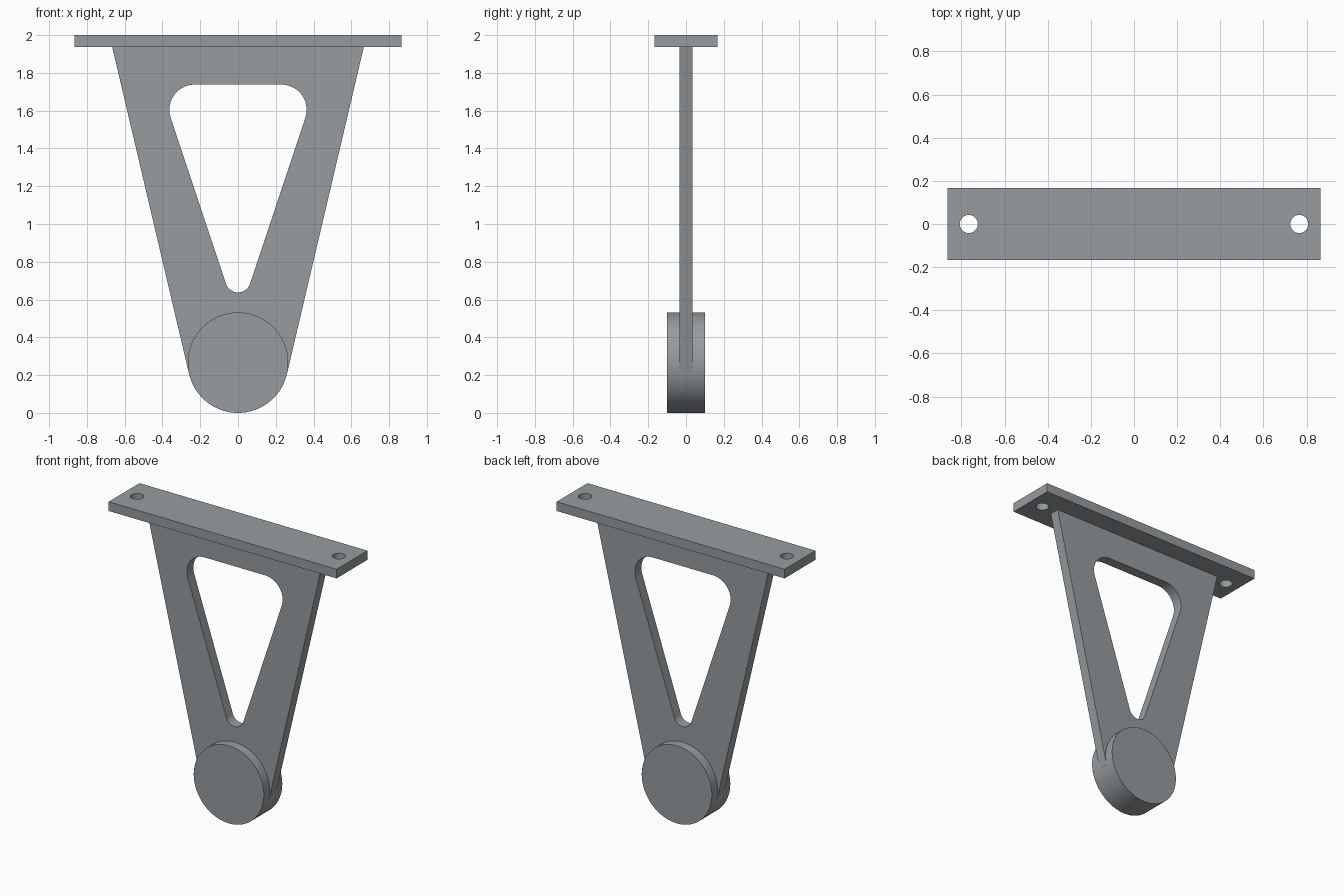
import bpy, bmesh, math
from mathutils import Matrix, Vector

old = bpy.data.objects.get("Cube")
if old:
    bpy.data.objects.remove(old, do_unlink=True)

steel = bpy.data.materials.new("grey steel")
steel.use_nodes = True
colour = (0.31, 0.335, 0.35, 1)
steel.diffuse_color = colour
steel.node_tree.nodes["Principled BSDF"].inputs["Base Color"].default_value = colour


def belt(circles):
    """Outline wrapped around circles (x, y, radius, arc steps), counter-clockwise."""
    count = len(circles)
    angles = []
    for i, (x, y, r, _) in enumerate(circles):
        x2, y2, r2, _ = circles[(i + 1) % count]
        angles.append(math.atan2(y2 - y, x2 - x)
                      - math.acos((r - r2) / math.hypot(x2 - x, y2 - y)))
    points = []
    for i, (x, y, r, steps) in enumerate(circles):
        start = angles[i - 1]
        sweep = (angles[i] - start) % math.tau
        for k in range(steps + 1):
            a = start + sweep * k / max(steps, 1)
            points.append((x + r * math.cos(a), y + r * math.sin(a)))
    return points


def circle(x, y, r, sides):
    return [(x + r * math.cos(math.tau * k / sides),
             y + r * math.sin(math.tau * k / sides)) for k in range(sides)]


def slab(name, outlines, low, high, upright=False):
    """Extrude an outline with optional holes; upright slabs lie in the xz plane."""
    bm = bmesh.new()
    edges = []
    for outline in outlines:
        verts = [bm.verts.new((x, y, low)) for x, y in outline]
        edges += [bm.edges.new((v, verts[i - 1])) for i, v in enumerate(verts)]
    bmesh.ops.triangle_fill(bm, edges=edges, use_beauty=True, normal=(0, 0, 1))
    extruded = bmesh.ops.extrude_face_region(bm, geom=bm.faces[:], use_keep_orig=True)
    top = [g for g in extruded["geom"] if isinstance(g, bmesh.types.BMVert)]
    bmesh.ops.translate(bm, verts=top, vec=Vector((0, 0, high - low)))
    if upright:
        bm.transform(Matrix.Rotation(math.pi / 2, 4, "X"))
    bmesh.ops.recalc_face_normals(bm, faces=bm.faces[:])
    mesh = bpy.data.meshes.new(name)
    bm.to_mesh(mesh)
    bm.free()
    mesh.materials.append(steel)
    obj = bpy.data.objects.new(name, mesh)
    bpy.context.collection.objects.link(obj)
    bpy.ops.object.select_all(action="DESELECT")
    obj.select_set(True)
    bpy.context.view_layer.objects.active = obj
    bpy.ops.object.shade_smooth_by_angle(angle=math.radians(30))
    return obj


hub_z, hub_r = 0.266, 0.266
plate_z = 1.937

# Mounting plate with two bolt holes
w, d = 0.865, 0.167
slab("mounting_plate",
     [[(-w, -d), (w, -d), (w, d), (-w, d)]]
     + [circle(side * 0.766, 0, 0.042, 32) for side in (-1, 1)],
     plate_z, 2.0)

# Tapered web, tangent to the hub, with a rounded triangular window
web = belt([(0, hub_z, hub_r, 1), (0.666, plate_z, 0, 0), (-0.666, plate_z, 0, 0)])
window = belt([(0, 0.705, 0.067, 20), (0.23, 1.605, 0.133, 20), (-0.23, 1.605, 0.133, 20)])
slab("web", [web, window], -0.035, 0.035, upright=True)

# Round hub at the foot
slab("hub", [circle(0, hub_z, hub_r, 96)], -0.1, 0.1, upright=True)
